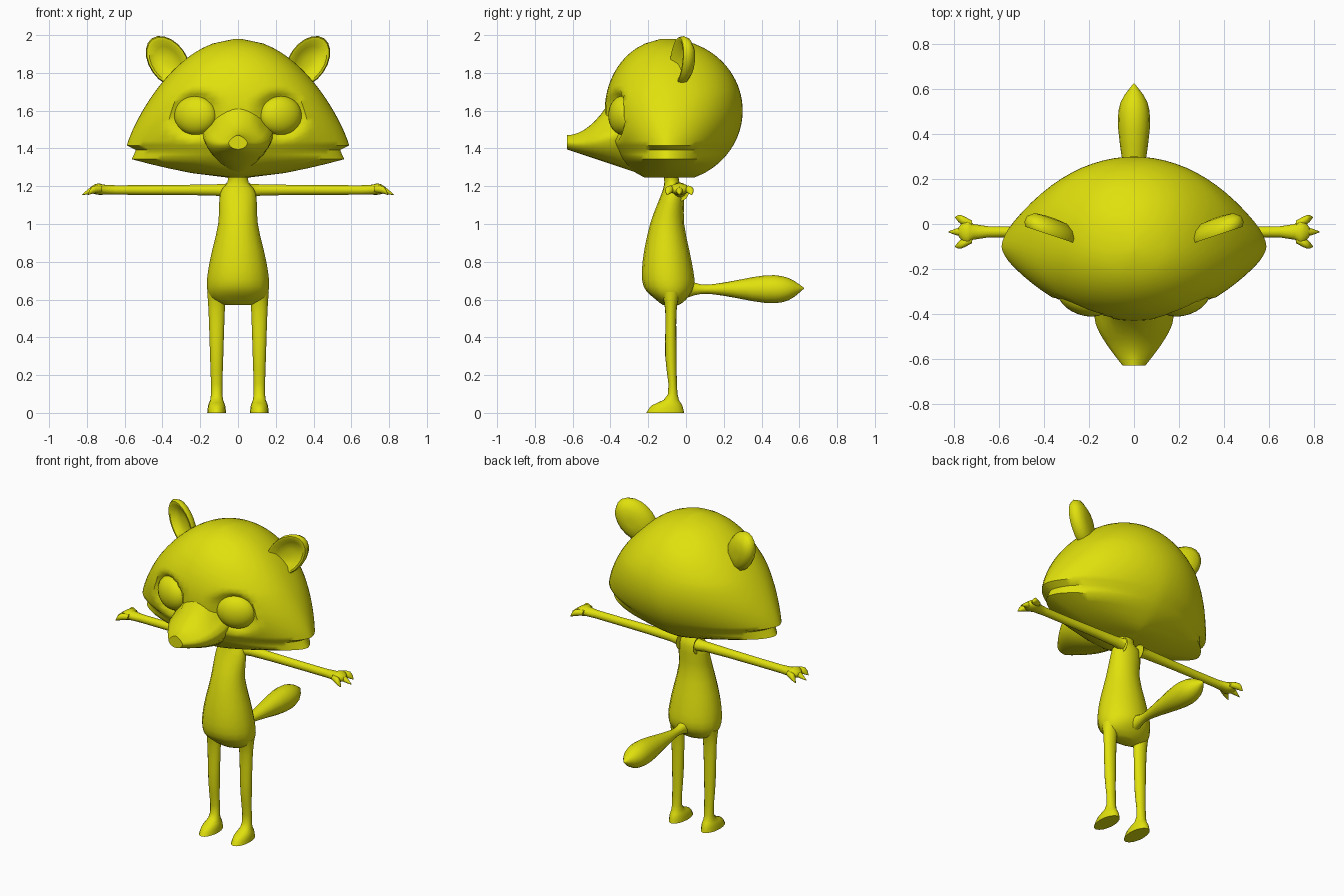
import bpy
import bmesh
import math
from mathutils import Vector

default_cube = bpy.data.objects.get("Cube")
if default_cube:
    bpy.data.objects.remove(default_cube)

colour = (.75, .75, .004, 1)
yellow = bpy.data.materials.new("plain yellow")
yellow.use_nodes = True
yellow.diffuse_color = colour
yellow.node_tree.nodes["Principled BSDF"].inputs["Base Color"].default_value = colour


def shade(obj):
    """Give an object the material and smooth shading with sharp creases."""
    obj.data.materials.append(yellow)
    bpy.ops.object.select_all(action="DESELECT")
    obj.select_set(True)
    bpy.context.view_layer.objects.active = obj
    bpy.ops.object.shade_smooth_by_angle(angle=math.radians(50))


def skin(name, rings, mirrored=False):
    """Join equal-length point rings into a closed surface."""
    bm = bmesh.new()
    loops = [[bm.verts.new(point) for point in ring] for ring in rings]
    for low, high in zip(loops, loops[1:]):
        for i in range(len(low)):
            bm.faces.new((low[i - 1], low[i], high[i], high[i - 1]))
    bm.faces.new(loops[0])
    bm.faces.new(loops[-1])
    bmesh.ops.recalc_face_normals(bm, faces=bm.faces)
    mesh = bpy.data.meshes.new(name)
    bm.to_mesh(mesh)
    bm.free()
    obj = bpy.data.objects.new(name, mesh)
    bpy.context.collection.objects.link(obj)
    shade(obj)
    if mirrored:
        obj.modifiers.new("mirror", "MIRROR").use_mirror_merge = False


def unit_circle(sides):
    """Cosine and sine pairs around one turn."""
    angles = [math.tau * i / sides for i in range(sides)]
    return [(math.cos(angle), math.sin(angle)) for angle in angles]


def smooth_rows(rows, steps=3):
    """Pass a smooth spline through a few key sections."""
    keys = [Vector(row) for row in rows]
    result = []
    for i in range(len(keys) - 1):
        start, end = keys[i], keys[i + 1]
        before = keys[max(i - 1, 0)]
        after = keys[min(i + 2, len(keys) - 1)]
        for step in range(steps):
            f = step / steps
            bend = (end - before) * (1 - f) - (after - start) * f
            ease = f * f * (3 - 2 * f)
            result.append(start.lerp(end, ease) + bend * (f * (1 - f) / 2))
    return result + [keys[-1]]


def tube(name, axis, rows, middle=0, mirrored=False, shape=None):
    """Oval sections: position, half width, centre and half height."""
    rings = []
    for along, half_width, centre, half_height in smooth_rows(rows):
        ring = []
        for c, s in unit_circle(16):
            across = middle + half_width * c
            up = centre + half_height * s
            point = Vector({"x": (along, across, up),
                            "y": (across, along, up),
                            "z": (across, up, along)}[axis])
            ring.append(shape(point) if shape else point)
        rings.append(ring)
    skin(name, rings, mirrored)


eye = Vector((.225, -.335, 1.575))


def socket(point):
    """Push points near an eye back into a shallow hollow."""
    distance = math.hypot(abs(point.x) - eye.x, point.z - eye.z) / .13
    if point.y < -.2 and distance < 1:
        point.y += .06 * (1 - distance ** 4)
    return point


# Head: domed above, with pointed cheeks notched into two tufts
cheek, crown, chin, centre_y = 1.41, 1.98, 1.245, -.1


def head_ring(z):
    rise = (z - cheek) / (crown - cheek)
    drop = (z - chin) / .1
    if rise > 0:
        width = .59 * math.sqrt(max(.001, 1 - rise ** 1.2))
    elif drop > 1:
        width = .6 - .04 * drop
    else:
        width = .05 + .52 * drop ** .7
    dome = math.sqrt(max(.01, 1 - ((z - 1.6) / .38) ** 2))
    power = 1.65 + .4 * min(1, max(0, rise * 2))
    ring = []
    for c, s in unit_circle(64):
        x = width * math.copysign(abs(c) ** (2 / power), c)
        depth = (.4 if s > 0 else .33) * dome
        y = centre_y + depth * math.copysign(abs(s) ** (2 / power), s)
        ring.append(socket(Vector((x, y, z))))
    return ring


levels = 30
skin("head", [head_ring(chin + (crown - chin) * i / levels)
              for i in range(levels + 1)])


# Snout: blunt nose widening into the face, narrow along the bridge
def snout_ring(t):
    width = .05 + .14 * math.sin(math.pi / 2 * min(1, t * 1.3))
    top = 1.47 + .45 * t * t
    bottom = 1.395 - .12 * t
    middle, half = (top + bottom) / 2, (top - bottom) / 2
    return [socket(Vector((width * c * (1 - .4 * max(0, s)),
                           -.63 + .36 * t, middle + half * s)))
            for c, s in unit_circle(24)]


skin("snout", [snout_ring(i / 12) for i in range(13)])

# Eyes: flattened balls turned slightly outwards
for side, name in ((1, "left_eye"), (-1, "right_eye")):
    bpy.ops.mesh.primitive_uv_sphere_add(
        segments=24, ring_count=16, radius=1,
        location=(side * eye.x, eye.y, eye.z),
        rotation=(0, 0, side * math.radians(20)), scale=(.117, .07, .103))
    bpy.context.object.name = name
    shade(bpy.context.object)

# Ears: ovals leaning outwards, bulged behind and dished in front
lean = math.radians(35)


def ear_ring(size, y):
    ring = []
    for c, s in unit_circle(20):
        across, along = .1 * size * c, .15 * size * s
        x = across * math.cos(lean) + along * math.sin(lean)
        z = along * math.cos(lean) - across * math.sin(lean)
        ring.append((.37 + x, y + x / 3, 1.86 + z))
    return ring


ear_sections = [(.2, .03), (.6, .025), (.9, 0), (1, -.03),
                (.95, -.05), (.85, -.05), (.6, -.02), (.2, -.01)]
skin("ears", [ear_ring(*section) for section in ear_sections], mirrored=True)

# Body: pear shape running up into the neck
tube("body", "z", [
    (.57, .07, -.08, .04), (.6, .14, -.08, .08), (.67, .165, -.09, .135),
    (.8, .15, -.1, .13), (1, .105, -.1, .09), (1.16, .095, -.07, .06),
    (1.22, .055, -.075, .04), (1.27, .06, -.08, .04)])

# Legs: slim, ending in flat feet that point forward
tube("legs", "z", [
    (.64, .05, -.08, .05), (.54, .043, -.08, .03), (.3, .035, -.08, .03),
    (.1, .03, -.07, .025), (.04, .045, -.1, .08), (0, .05, -.11, .1)],
    middle=.113, mirrored=True)

# Arms: held straight out, ending in a flat palm
tube("arms", "x", [
    (.06, .05, 1.17, .05), (.12, .03, 1.18, .03), (.65, .025, 1.18, .025),
    (.74, .055, 1.185, .03), (.78, .02, 1.18, .015)],
    middle=-.035, mirrored=True)

# Fingers: three spread, drooping points on each hand
for side, name in enumerate(("front", "middle", "back"), -1):
    def spread(point):
        point.y += side * (.035 + .4 * (point.x - .72))
        return point

    tube(name + "_fingers", "x", [
        (.72, .015, 1.185, .015), (.77, .02, 1.18, .02),
        (.825 - .03 * abs(side), .002, 1.155, .002)],
        middle=-.035, mirrored=True, shape=spread)

# Tail: thin at the root, full in the middle, pointed at the end
tube("tail", "y", [
    (-.02, .05, .66, .06), (.08, .025, .655, .025), (.2, .04, .655, .035),
    (.42, .07, .655, .073), (.54, .06, .655, .06), (.625, .002, .66, .002)])
